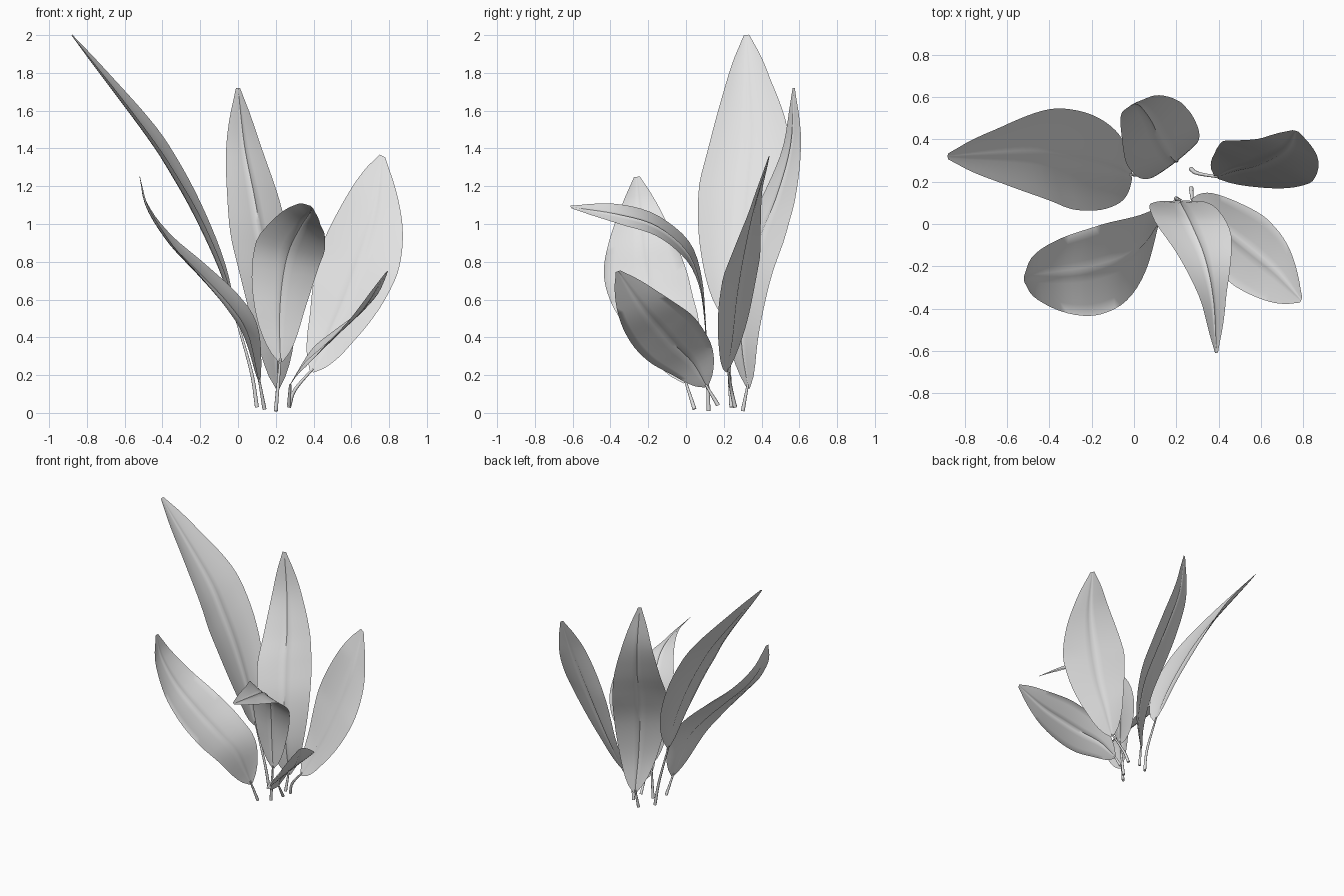
import bpy
import bmesh
import math
from mathutils import Vector

cube = bpy.data.objects.get("Cube")
if cube:
    bpy.data.objects.remove(cube, do_unlink=True)

leaf_grey = bpy.data.materials.new("leaf_grey")
leaf_grey.use_nodes = True
grey = (0.77, 0.77, 0.77, 1)
leaf_grey.diffuse_color = grey
leaf_grey.node_tree.nodes["Principled BSDF"].inputs["Base Color"].default_value = grey

ROWS = 28
# Positions across the blade, packed closely around the midrib
ACROSS = (-1, -0.75, -0.5, -0.25, -0.08, 0, 0.08, 0.25, 0.5, 0.75, 1)


def smooth_path(points, count):
    """Evenly spaced samples of a smooth curve through the points."""
    pts = [Vector(p) for p in points]
    pts = [pts[0] * 2 - pts[1]] + pts + [pts[-1] * 2 - pts[-2]]
    dense = []
    for a, b, c, d in zip(pts, pts[1:], pts[2:], pts[3:]):
        for i in range(20):
            t = i / 20
            dense.append(0.5 * (2 * b + (c - a) * t
                                + (2 * a - 5 * b + 4 * c - d) * t * t
                                + (3 * b - a - 3 * c + d) * t ** 3))
    dense.append(pts[-2])
    length = [0]
    for p, q in zip(dense, dense[1:]):
        length.append(length[-1] + (q - p).length)
    out, k = [], 0
    for i in range(count):
        goal = length[-1] * i / (count - 1)
        while k < len(dense) - 2 and length[k + 1] < goal:
            k += 1
        f = (goal - length[k]) / max(length[k + 1] - length[k], 1e-9)
        out.append(dense[k].lerp(dense[k + 1], min(f, 1)))
    return out


def side_at(keys, t):
    """Half-width vector along the blade, from its low, middle and high keys."""
    low, mid, high = (Vector(k) for k in keys)
    if t < 0.5:
        return low.lerp(mid, max(0, (t - 0.2) / 0.3))
    return mid.lerp(high, min(1, (t - 0.5) / 0.3))


def add_blade(name, midrib, sides, cup):
    path = smooth_path(midrib, ROWS)
    bm = bmesh.new()
    grid = []
    for i, centre in enumerate(path):
        t = i / (ROWS - 1)
        tangent = path[min(i + 1, ROWS - 1)] - path[max(i - 1, 0)]
        side = side_at(sides, t)
        normal = side.cross(tangent).normalized()
        width = max(math.sin(math.pi * t ** 0.84), 0) ** 0.72
        width = max(width, 0.07)
        row = []
        for u in ACROSS:
            ridge = 0.007 * width if u == 0 else 0
            lift = cup * width * (u * u - 0.5) + ridge
            row.append(bm.verts.new(centre + side * (u * width) + normal * lift))
        grid.append(row)
    for r, s in zip(grid, grid[1:]):
        for j in range(len(ACROSS) - 1):
            bm.faces.new((r[j], r[j + 1], s[j + 1], s[j]))
    bmesh.ops.solidify(bm, geom=bm.faces[:], thickness=0.004)
    bmesh.ops.recalc_face_normals(bm, faces=bm.faces[:])
    mesh = bpy.data.meshes.new(name)
    bm.to_mesh(mesh)
    bm.free()
    mesh.materials.append(leaf_grey)
    mesh.shade_smooth()
    mesh.set_sharp_from_angle(angle=math.radians(50))
    bpy.context.collection.objects.link(bpy.data.objects.new(name, mesh))


def add_stem(name, points):
    curve = bpy.data.curves.new(name, "CURVE")
    curve.dimensions = "3D"
    curve.bevel_depth = 0.011
    curve.bevel_resolution = 2
    curve.use_fill_caps = True
    path = smooth_path(points, 10)
    spline = curve.splines.new("POLY")
    spline.points.add(len(path) - 1)
    for i, (point, p) in enumerate(zip(spline.points, path)):
        point.co = (*p, 1)
        point.radius = 1 - 0.05 * i
    curve.materials.append(leaf_grey)
    bpy.context.collection.objects.link(bpy.data.objects.new(name, curve))


def add_leaf(name, stem, midrib, sides, cup=0.01):
    add_blade(name + "_blade", midrib, sides, cup)
    # The stem runs just into the foot of the blade
    foot = Vector(midrib[0]).lerp(Vector(midrib[1]), 0.08)
    add_stem(name + "_stem", stem + [foot])


# Tallest leaf, leaning out to the right at the back
add_leaf("tall_right_leaf",
         [(0.1, 0.24, 0.03), (0.07, 0.23, 0.22)],
         [(-0.01, 0.23, 0.5), (-0.08, 0.26, 0.75), (-0.2, 0.29, 1.03),
          (-0.33, 0.31, 1.27), (-0.49, 0.33, 1.51), (-0.88, 0.32, 2)],
         [(0, 0.23, 0.04), (-0.02, 0.24, 0.08), (0, 0.2, 0.04)], 0.045)

# Arching leaf at the front right
add_leaf("front_right_leaf",
         [(0.14, 0.045, 0.02)],
         [(0.115, 0, 0.16), (0.06, -0.09, 0.42), (-0.04, -0.17, 0.58),
          (-0.2, -0.22, 0.75), (-0.36, -0.24, 0.91), (-0.48, -0.25, 1.09),
          (-0.52, -0.26, 1.25)],
         [(0.04, 0.2, 0.05), (0.02, 0.22, 0.03), (-0.01, 0.22, 0.03)], 0.03)

# Upright leaf at the back
add_leaf("back_leaf",
         [(0.2, 0.3, 0.01)],
         [(0.21, 0.33, 0.13), (0.2, 0.3, 0.4), (0.165, 0.33, 0.7),
          (0.115, 0.41, 0.95), (0.08, 0.49, 1.15), (0.03, 0.56, 1.42),
          (0, 0.57, 1.72)],
         [(0.14, 0.11, 0), (0.155, 0.12, 0), (0.155, 0.08, 0)], -0.01)

# Broad leaf on the left
add_leaf("left_leaf",
         [(0.27, 0.26, 0.03), (0.3, 0.24, 0.12)],
         [(0.39, 0.22, 0.22), (0.475, 0.25, 0.4), (0.59, 0.28, 0.66),
          (0.715, 0.35, 1.04), (0.765, 0.44, 1.36)],
         [(0.14, -0.1, -0.09), (0.21, -0.1, -0.06), (0.21, -0.06, -0.11)])

# Leaf in the middle that curls over to the front
add_leaf("curled_front_leaf",
         [(0.2, 0.12, 0.01)],
         [(0.225, 0.11, 0.27), (0.22, 0.1, 0.5), (0.235, 0.07, 0.7),
          (0.27, 0, 0.86), (0.335, -0.16, 0.99), (0.375, -0.36, 1.05),
          (0.39, -0.61, 1.09)],
         [(-0.16, 0, 0), (-0.18, 0.02, 0.04), (-0.095, -0.02, 0.09)])

# Low leaf at the front left
add_leaf("low_left_leaf",
         [(0.27, 0.17, 0.04)],
         [(0.27, 0.11, 0.14), (0.35, 0.04, 0.26), (0.45, -0.05, 0.35),
          (0.55, -0.13, 0.44), (0.67, -0.23, 0.56), (0.79, -0.36, 0.75)],
         [(-0.05, -0.14, -0.09), (-0.08, -0.16, -0.08), (-0.08, -0.17, -0.06)])
